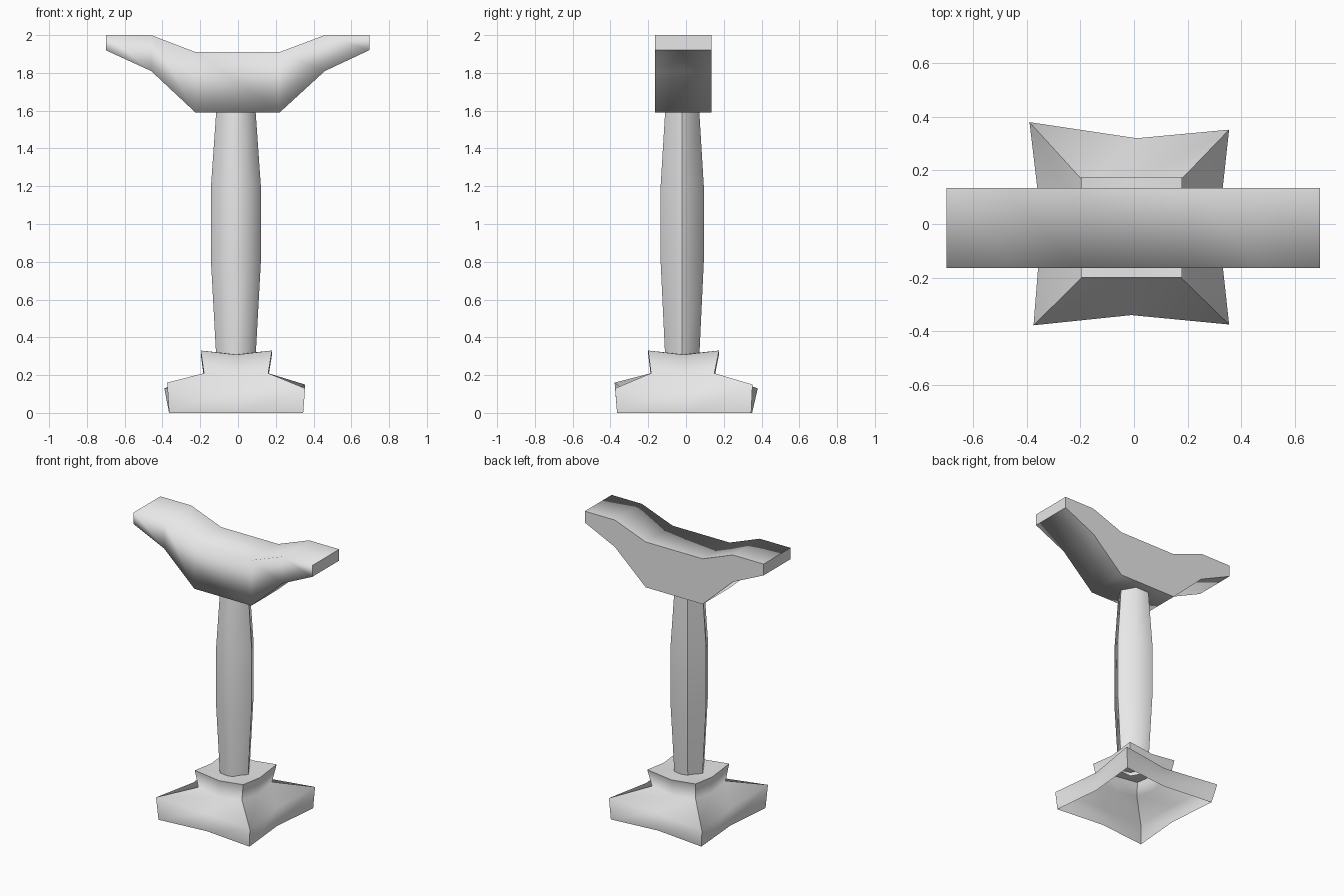
import bpy, bmesh, math

if "Cube" in bpy.data.objects:
    bpy.data.objects.remove(bpy.data.objects["Cube"])

stone = bpy.data.materials.new("pale grey stone")
stone.diffuse_color = (0.8, 0.8, 0.8, 1)
stone.use_nodes = True
stone.node_tree.nodes["Principled BSDF"].inputs["Base Color"].default_value = stone.diffuse_color


def loft(name, rings, sharp, cap_start=False, cap_end=False, apex=None):
    """Skin closed rings; sharp(a, b) says which edges (ring, index) stay hard."""
    bm = bmesh.new()
    grid = [[bm.verts.new(p) for p in ring] for ring in rings]
    key = {v: (r, i) for r, ring in enumerate(grid) for i, v in enumerate(ring)}
    n = len(grid[0])
    for lo, hi in zip(grid, grid[1:]):
        for i in range(n):
            j = (i + 1) % n
            bm.faces.new((lo[i], lo[j], hi[j], hi[i]))
    if cap_start:
        bm.faces.new(grid[0][::-1])
    if cap_end:
        bm.faces.new(grid[-1])
    if apex:
        tip = bm.verts.new(apex)
        for i in range(n):
            bm.faces.new((grid[-1][i], grid[-1][(i + 1) % n], tip))
    bmesh.ops.recalc_face_normals(bm, faces=bm.faces)
    for f in bm.faces:
        f.smooth = True
    for e in bm.edges:
        a, b = e.verts
        if a in key and b in key and sharp(key[a], key[b]):
            e.smooth = False
    me = bpy.data.meshes.new(name)
    bm.to_mesh(me)
    bm.free()
    me.materials.append(stone)
    ob = bpy.data.objects.new(name, me)
    bpy.context.collection.objects.link(ob)
    return ob


# Crossbeam: stations along x with (x, bottom z, top z)
stations = [(-0.70, 1.92, 2.0), (-0.46, 1.81, 2.0), (-0.225, 1.59, 1.91),
            (0.22, 1.59, 1.91), (0.46, 1.81, 2.0), (0.695, 1.92, 2.0)]
beam = [[(x, -0.165, lo), (x, 0.135, lo), (x, 0.135, hi), (x, -0.165, hi)]
        for x, lo, hi in stations]
# the back face and the two ends are hard edged, the front is soft
loft("crossbeam", beam,
     lambda a, b: (a[1] == b[1] and a[1] in (1, 2)) or (a[0] == b[0] and a[0] in (0, 5)),
     cap_start=True, cap_end=True)

# Column: six-sided shaft, wider in the middle
column = [[(-0.011 + r * math.cos(math.radians(60 * i)),
            -0.02 + r * math.sin(math.radians(60 * i)), z) for i in range(6)]
          for z, r in [(0.29, 0.104), (0.8, 0.132), (1.2, 0.132), (1.6, 0.104)]]
loft("column", column, lambda a, b: a[1] == b[1] and a[1] in (0, 2, 3))


# Foot: eight-point rings, corners at even indices, open underneath
def square(x0, x1, y0, y1, z, z_mid):
    xm, ym = (x0 + x1) / 2, (y0 + y1) / 2
    return [(x0, y0, z), (xm, y0, z_mid), (x1, y0, z), (x1, ym, z_mid),
            (x1, y1, z), (xm, y1, z_mid), (x0, y1, z), (x0, ym, z_mid)]


floor = [(-0.365, -0.365, 0), (-0.01, -0.33, 0), (0.345, -0.365, 0), (0.31, -0.01, 0),
         (0.345, 0.345, 0), (0.0, 0.31, 0), (-0.365, 0.35, 0), (-0.335, -0.01, 0)]
rim = [(-0.375, -0.378, 0.16), (-0.01, -0.34, 0.13), (0.355, -0.375, 0.13),
       (0.315, -0.01, 0.13), (0.355, 0.352, 0.15), (0.01, 0.32, 0.13),
       (-0.39, 0.38, 0.13), (-0.345, 0.0, 0.13)]
waist = square(-0.18, 0.16, -0.185, 0.15, 0.21, 0.185)
top = square(-0.197, 0.18, -0.2, 0.175, 0.33, 0.308)
loft("foot", [floor, rim, waist, top],
     lambda a, b: (a[1] == b[1] and a[1] % 2 == 0) or (a[0] == b[0] == 3),
     apex=(-0.01, -0.015, 0.31))
